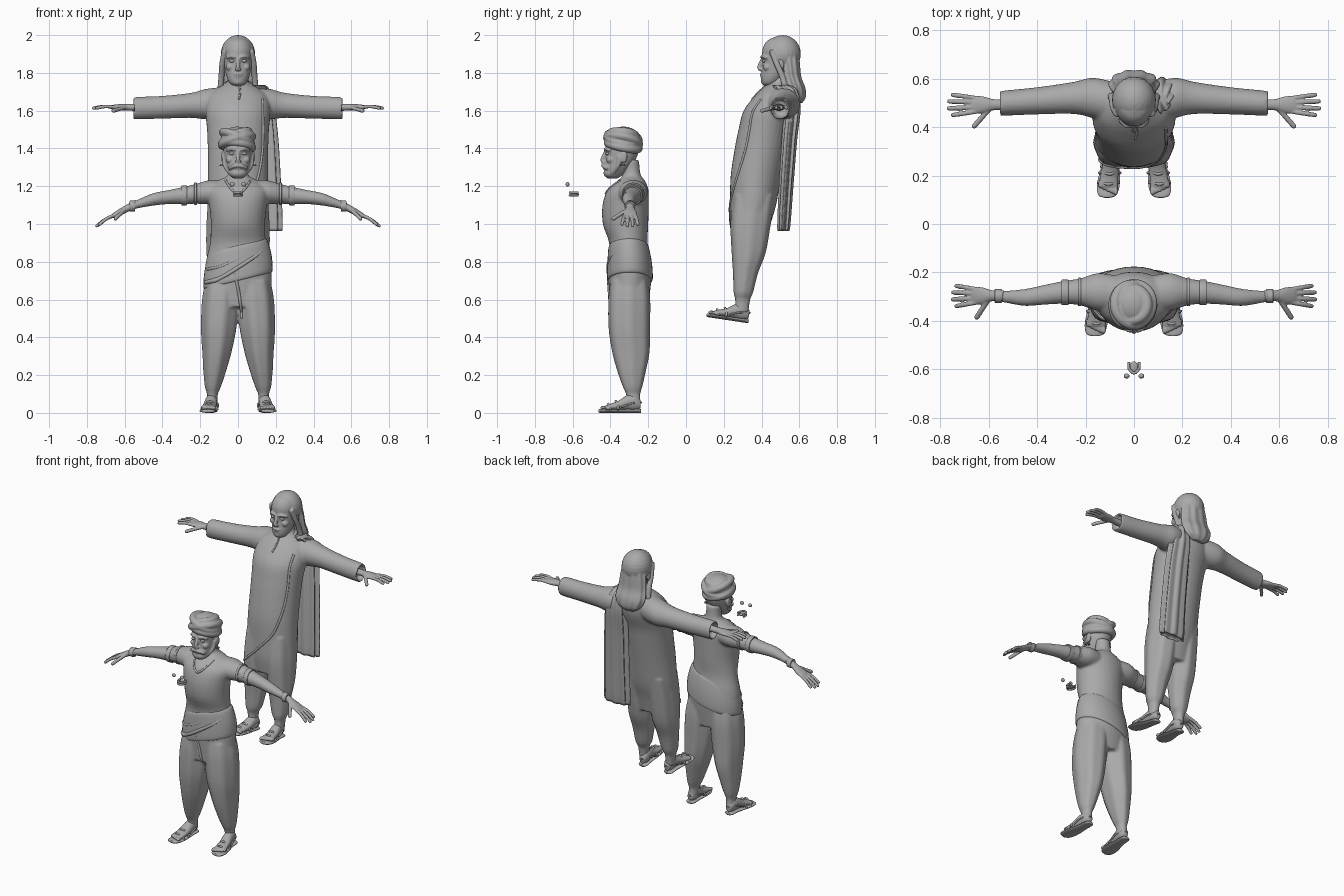
import bpy, bmesh, math
from mathutils import Matrix, Vector
from mathutils.bvhtree import BVHTree

if "Cube" in bpy.data.objects:
    bpy.data.objects.remove(bpy.data.objects["Cube"])

clay = bpy.data.materials.new("clay_grey")
clay.use_nodes = True
clay.diffuse_color = (.4, .4, .4, 1)
clay.node_tree.nodes["Principled BSDF"].inputs["Base Color"].default_value = (.4, .4, .4, 1)

MIRROR = Matrix.Diagonal((-1, 1, 1, 1))
SIDES = (("left", Matrix()), ("right", MIRROR))


def smooth_rows(rows, steps=4):
    """Catmull-Rom interpolation of tuples."""
    out, last = [], len(rows) - 1
    for i in range(last):
        a, b, c, d = (rows[min(max(j, 0), last)] for j in (i - 1, i, i + 1, i + 2))
        for s in range(steps):
            t = s / steps
            out.append([q + t * (r - p + t * (2*p - 5*q + 4*r - s2 + t * (3*(q - r) + s2 - p))) / 2
                        for p, q, r, s2 in zip(a, b, c, d)])
    return out + [list(rows[-1])]


def finish(name, bm, m=Matrix()):
    bm.transform(m)
    bmesh.ops.recalc_face_normals(bm, faces=bm.faces)
    mesh = bpy.data.meshes.new(name)
    bm.to_mesh(mesh)
    bm.free()
    mesh.materials.append(clay)
    mesh.shade_smooth()
    obj = bpy.data.objects.new(name, mesh)
    bpy.context.collection.objects.link(obj)
    return obj


def loft(name, axis, rows, m=Matrix(), pleats=0, depth=.08, n=32):
    """Rows: position on axis, two centre values, two radii."""
    bm, rings = bmesh.new(), []
    for pos, ca, cb, ra, rb in smooth_rows(rows):
        ring = []
        for i in range(n):
            t = math.tau * i / n
            k = 1 + (depth * math.cos(pleats * t) if pleats else 0)
            co = [ca + ra * k * math.cos(t), cb + rb * k * math.sin(t)]
            co.insert("xyz".index(axis), pos)
            ring.append(bm.verts.new(co))
        rings.append(ring)
    for a, b in zip(rings, rings[1:]):
        for i in range(n):
            j = (i + 1) % n
            bm.faces.new((a[i], a[j], b[j], b[i]))
    bm.faces.new(rings[0])
    bm.faces.new(rings[-1])
    return finish(name, bm, m)


def ball(name, loc, size, m=Matrix()):
    bm = bmesh.new()
    bmesh.ops.create_uvsphere(bm, u_segments=24, v_segments=14, radius=1)
    return finish(name, bm, m @ Matrix.Translation(loc) @ Matrix.Diagonal((*size, 1)))


def select(objs):
    bpy.ops.object.select_all(action="DESELECT")
    for o in objs:
        o.select_set(True)
    bpy.context.view_layer.objects.active = objs[0]


def cord(name, pts, radius, m=Matrix(), closed=False, tip=.7):
    curve = bpy.data.curves.new(name, "CURVE")
    curve.dimensions, curve.bevel_depth, curve.bevel_resolution = "3D", radius, 3
    curve.use_fill_caps = True
    pts = pts if closed else smooth_rows(pts)
    line = curve.splines.new("POLY")
    line.points.add(len(pts) - 1)
    line.use_cyclic_u = closed
    for p, co in zip(line.points, pts):
        p.co = (*(m @ Vector(co)), 1)
    if not closed:
        line.points[-1].radius = tip
    obj = bpy.data.objects.new(name, curve)
    bpy.context.collection.objects.link(obj)
    curve.materials.append(clay)
    select([obj])
    bpy.ops.object.convert(target="MESH")
    obj.data.shade_smooth()
    return obj


def ring(name, m, rx, ry, radius):
    pts = [(rx * math.cos(i * math.tau / 40), ry * math.sin(i * math.tau / 40), 0) for i in range(40)]
    return cord(name, pts, radius, m, True)


def fuse(name, objs, voxel=.008, blur=3):
    select(objs)
    bpy.ops.object.join()
    obj = objs[0]
    obj.name = name
    mod = obj.modifiers.new("merge", "REMESH")
    mod.mode, mod.voxel_size, mod.use_smooth_shade = "VOXEL", voxel, True
    mod = obj.modifiers.new("soften", "SMOOTH")
    mod.iterations, mod.factor = blur, .5
    bpy.ops.object.convert(target="MESH")
    obj.data.shade_smooth()
    return obj


def drape(name, body, points, radius):
    """Lay a cord on the front of a body along (x, z) points."""
    bm = bmesh.new()
    bm.from_mesh(body.data)
    tree = BVHTree.FromBMesh(bm)
    bm.free()
    hits = [tree.ray_cast(Vector((x, -2, z)), Vector((0, 1, 0)))[0] for x, z in smooth_rows(points, 3)]
    return cord(name, [tuple(h) for h in hits if h], radius)


def hand(name, m):
    palm = loft("palm", "x", [(-.04, 0, 0, .022, .02), (.02, 0, 0, .023, .018), (.06, 0, 0, .034, .017),
                              (.1, 0, 0, .037, .013), (.115, 0, 0, .03, .008)], m)
    parts = [palm]
    for y, length in ((-.028, .085), (-.01, .102), (.009, .1), (.027, .085)):
        parts.append(cord("finger", [(.09, y, 0), (.1 + length / 2, y * 1.3, .004),
                                     (.11 + length, y * 1.55, -.006)], .0095, m))
    parts.append(cord("thumb", [(.03, -.01, 0), (.07, -.055, -.01), (.105, -.095, -.02)], .011, m))
    fuse(name, parts, .004, 2)


def foot(name, m):
    """Bare foot on a strapped sandal, toes towards -y."""
    loft(name + "_sole", "y", [(-.237, .142, .01, .015, .009), (-.25, .142, .01, .03, .01), (-.31, .145, .01, .034, .01),
                               (-.4, .155, .01, .047, .01), (-.45, .16, .01, .038, .01), (-.462, .16, .01, .015, .008)], m)
    parts = [loft("foot", "y", [(-.24, .14, .045, .018, .022), (-.27, .14, .055, .03, .042), (-.31, .143, .055, .033, .04),
                                (-.36, .15, .038, .036, .025), (-.42, .157, .028, .04, .014)], m)]
    for i in range(5):
        parts.append(ball("toe", (.126 + .016 * i, -.437 + .007 * i, .027), (.011 - .001 * i, .018, .011), m))
    fuse(name, parts, .005, 2)
    for y, x, w, h in ((-.4, .155, .042, .036), (-.36, .15, .043, .05)):
        cord(name + "_strap", [(x - w, y, .015), (x - w * .7, y, h * .8), (x, y - .012, h + .012),
                               (x + w * .7, y, h * .8), (x + w, y, .015)], .006, m, tip=1)
    cord(name + "_heel_strap", [(.107, -.34, .03), (.108, -.29, .05), (.14, -.238, .055),
                                (.175, -.29, .05), (.185, -.34, .03)], .005, m, tip=1)


def face(name, m, extra=()):
    parts = [loft("skull", "z", [(-.13, 0, -.055, .018, .022), (-.115, 0, -.05, .043, .044), (-.08, 0, -.033, .06, .065),
                                 (-.03, 0, -.012, .071, .08), (.02, 0, -.003, .077, .089),
                                 (.07, 0, 0, .076, .089), (.11, 0, .005, .058, .07), (.13, 0, .005, .02, .03)], m),
             cord("nose_bridge", [(0, -.085, .02), (0, -.1, -.01), (0, -.11, -.036)], .011, m, tip=1),
             ball("nose_tip", (0, -.102, -.04), (.018, .013, .01), m),
             ball("upper_lip", (0, -.094, -.068), (.025, .011, .006), m),
             ball("lower_lip", (0, -.091, -.08), (.02, .011, .006), m),
             ball("chin", (0, -.08, -.108), (.022, .018, .016), m)]
    for _, s in SIDES:
        parts += [cord("brow", [(.012, -.093, .022), (.035, -.09, .028), (.06, -.065, .018)], .008, m @ s),
                  ball("cheek", (.042, -.063, -.03), (.022, .024, .02), m @ s),
                  ball("ear", (.08, .005, -.015), (.009, .02, .032), m @ s)]
    fuse(name, parts + list(extra), .0045, 2)
    for side, s in SIDES:
        ball(f"{name}_{side}_eye", (.032, -.082, .003), (.015, .01, .008), m @ s)


# Shorter man: torso, draped trousers, bare arms
parts = [loft("torso", "z", [(.56, 0, -.3, .178, .1), (.72, 0, -.297, .178, .115), (.8, 0, -.298, .17, .111),
                             (.9, 0, -.305, .148, .102), (1, 0, -.32, .143, .12), (1.1, 0, -.32, .152, .122),
                             (1.18, 0, -.307, .16, .108), (1.23, 0, -.29, .105, .072),
                             (1.26, 0, -.288, .052, .048), (1.34, 0, -.295, .046, .046)])]
for side, s in SIDES:
    parts.append(loft("leg", "z", [(.05, .137, -.275, .029, .036), (.1, .135, -.28, .029, .038), (.14, .132, -.283, .043, .052),
                                   (.22, .122, -.288, .06, .075), (.32, .11, -.292, .077, .098), (.45, .1, -.3, .094, .109),
                                   (.6, .09, -.3, .098, .11), (.7, .08, -.3, .09, .1)], s, 7, .03))
    parts.append(loft("arm", "x", [(.06, -.285, 1.17, .07, .06), (.15, -.28, 1.168, .077, .064), (.22, -.28, 1.16, .056, .053),
                                   (.29, -.282, 1.15, .047, .046), (.37, -.292, 1.142, .041, .037),
                                   (.45, -.303, 1.13, .035, .033), (.53, -.3, 1.106, .025, .023),
                                   (.58, -.296, 1.088, .022, .019)], s))
    for label, x, y, z, r in (("thin_armband", .225, -.28, 1.16, .058), ("wide_armband", .285, -.282, 1.151, .052),
                              ("bracelet", .56, -.297, 1.095, .028)):
        w = .006 if "thin" in label else .013
        loft(f"{side}_{label}", "x", [(x - w, y, z, r * .9, r * .9), (x - w, y, z, r, r),
                                      (x + w, y, z, r, r), (x + w, y, z, r * .9, r * .9)], s)
    hand(f"short_man_{side}_hand", s @ Matrix.Translation((.57, -.296, 1.092)) @ Matrix.Rotation(.5, 4, "Y"))
    foot(f"short_man_{side}_foot", s)
    ring(f"{side}_earring", s @ Matrix.Translation((.083, -.335, 1.31)), .011, .011, .004)
short_body = fuse("short_man_body", parts)

# Waist sash, vest edges and necklace
drape("sash_edge", short_body, [(-.17, .69), (-.1, .71), (0, .77), (.09, .83), (.14, .87)], .012)
drape("sash_fold", short_body, [(-.16, .76), (-.08, .78), (.02, .83), (.13, .9)], .008)
drape("dhoti_fold", short_body, [(-.02, .74), (0, .66), (.015, .56), (.02, .5)], .008)
drape("necklace", short_body, [(-.065, 1.23), (-.04, 1.19), (0, 1.16), (.04, 1.19), (.065, 1.23)], .006)
shear = Matrix.Translation((0, 0, .77))
shear[2][0] = .25
loft("hip_wrap", "z", [(-.07, 0, -.297, .17, .108), (-.06, 0, -.297, .183, .121), (.02, 0, -.298, .178, .118),
                       (.1, 0, -.303, .158, .108), (.12, 0, -.304, .14, .098)], shear)

# Bearded head and wound turban
head = Matrix.Translation((0, -.335, 1.37))
beard = [ball("beard", (0, -.062, -.1), (.048, .04, .03), head)]
for _, s in SIDES:
    beard.append(cord("moustache", [(0, -.103, -.06), (.025, -.1, -.064), (.048, -.08, -.076)], .011, head @ s))
    beard.append(cord("sideburn", [(.072, -.015, -.01), (.067, -.025, -.06), (.035, -.06, -.105)], .014, head @ s))
face("bearded_head", head, beard)
wraps = [ball("turban_crown", (-.005, -.332, 1.44), (.088, .094, .076))]
for z, tilt, pitch, r in ((1.415, .15, -.2, .08), (1.44, -.3, -.2, .083), (1.455, .4, -.15, .08), (1.475, -.25, -.1, .062)):
    turn = Matrix.Translation((-.005, -.333, z)) @ Matrix.Rotation(tilt, 4, "Y") @ Matrix.Rotation(pitch, 4, "X")
    wraps.append(ring("wrap", turn, r, r * 1.04, .022))
fuse("turban", wraps, .005, 2)

# Taller man: long robe, sleeves, narrow trousers
parts = [loft("robe", "z", [(.9, 0, .335, .15, .09), (1, 0, .34, .16, .108), (1.1, 0, .355, .163, .122), (1.25, 0, .37, .16, .134),
                            (1.4, 0, .395, .16, .137), (1.5, 0, .415, .164, .137), (1.6, 0, .445, .172, .14),
                            (1.68, 0, .478, .155, .112), (1.725, 0, .492, .1, .08),
                            (1.755, 0, .5, .055, .055), (1.84, 0, .505, .048, .05)])]
for side, s in SIDES:
    parts.append(loft("leg", "z", [(.53, .097, .295, .028, .036), (.6, .097, .3, .032, .04), (.64, .095, .304, .05, .052),
                                   (.74, .09, .315, .066, .066), (.85, .085, .332, .08, .09),
                                   (1, .08, .342, .085, .106), (1.15, .075, .36, .08, .11)], s, 7, .03))
    parts.append(loft("sleeve", "x", [(.08, .5, 1.645, .085, .08), (.17, .52, 1.635, .083, .08), (.25, .52, 1.628, .066, .066),
                                      (.4, .508, 1.618, .056, .06), (.545, .498, 1.613, .051, .059),
                                      (.55, .498, 1.613, .043, .05), (.52, .498, 1.613, .036, .04)], s))
    hand(f"tall_man_{side}_hand", s @ Matrix.Translation((.56, .492, 1.618)))
    lift = Matrix.Translation((-.05, .567, .475)) @ Matrix.Translation((0, -.24, 0)) \
        @ Matrix.Rotation(-.15, 4, "X") @ Matrix.Translation((0, .24, 0))
    foot(f"tall_man_{side}_foot", s @ lift)
tall_body = fuse("tall_man_body", parts)

# Robe edge, collar and pleated shoulder cloth
drape("robe_edge", tall_body, [(.13, 1.66), (.13, 1.4), (.09, 1.2), (0, 1.08), (-.1, .98), (-.145, .94)], .007)
drape("neck_slit", tall_body, [(.005, 1.74), (.012, 1.7), (.005, 1.66)], .005)
ring("collar", Matrix.Translation((0, .492, 1.735)) @ Matrix.Rotation(.3, 4, "X"), .068, .066, .01)
loft("shoulder_cloth", "z", [(.975, .14, .515, .07, .02), (.98, .14, .517, .085, .03), (1.2, .135, .53, .082, .034),
                             (1.45, .125, .548, .078, .036), (1.62, .115, .562, .068, .04),
                             (1.71, .11, .53, .05, .05), (1.735, .11, .5, .03, .04)], pleats=8, depth=.14, n=64)

# Long-haired head
head = Matrix.Translation((0, .495, 1.86))
face("long_haired_head", head)
hair = [ball("cap", (0, .512, 1.9), (.091, .096, .1)),
        loft("mane", "z", [(1.93, 0, .54, .07, .055), (1.85, 0, .55, .087, .053), (1.78, 0, .56, .095, .05),
                           (1.72, 0, .58, .102, .052), (1.67, 0, .592, .08, .042), (1.64, 0, .595, .04, .02)],
             pleats=10, depth=.05, n=60)]
for _, s in SIDES:
    hair.append(cord("lock", [(.07, .455, 1.92), (.083, .48, 1.85), (.088, .51, 1.78), (.095, .53, 1.7)], .016, s))
fuse("long_hair", hair, .005, 1)

# Loose eyes and teeth floating in front
for side, s in SIDES:
    ball(f"loose_{side}_eye", (.03, -.627, 1.21), (.012, .01, .012), s)
for label, z in (("upper", 1.167), ("lower", 1.152)):
    cord(f"loose_{label}_teeth", [(-.021, -.57, z), (-.02, -.598, z), (0, -.615, z), (.02, -.598, z), (.021, -.57, z)],
         .006, tip=1)
ball("loose_tongue", (0, -.59, 1.157), (.016, .024, .007))
